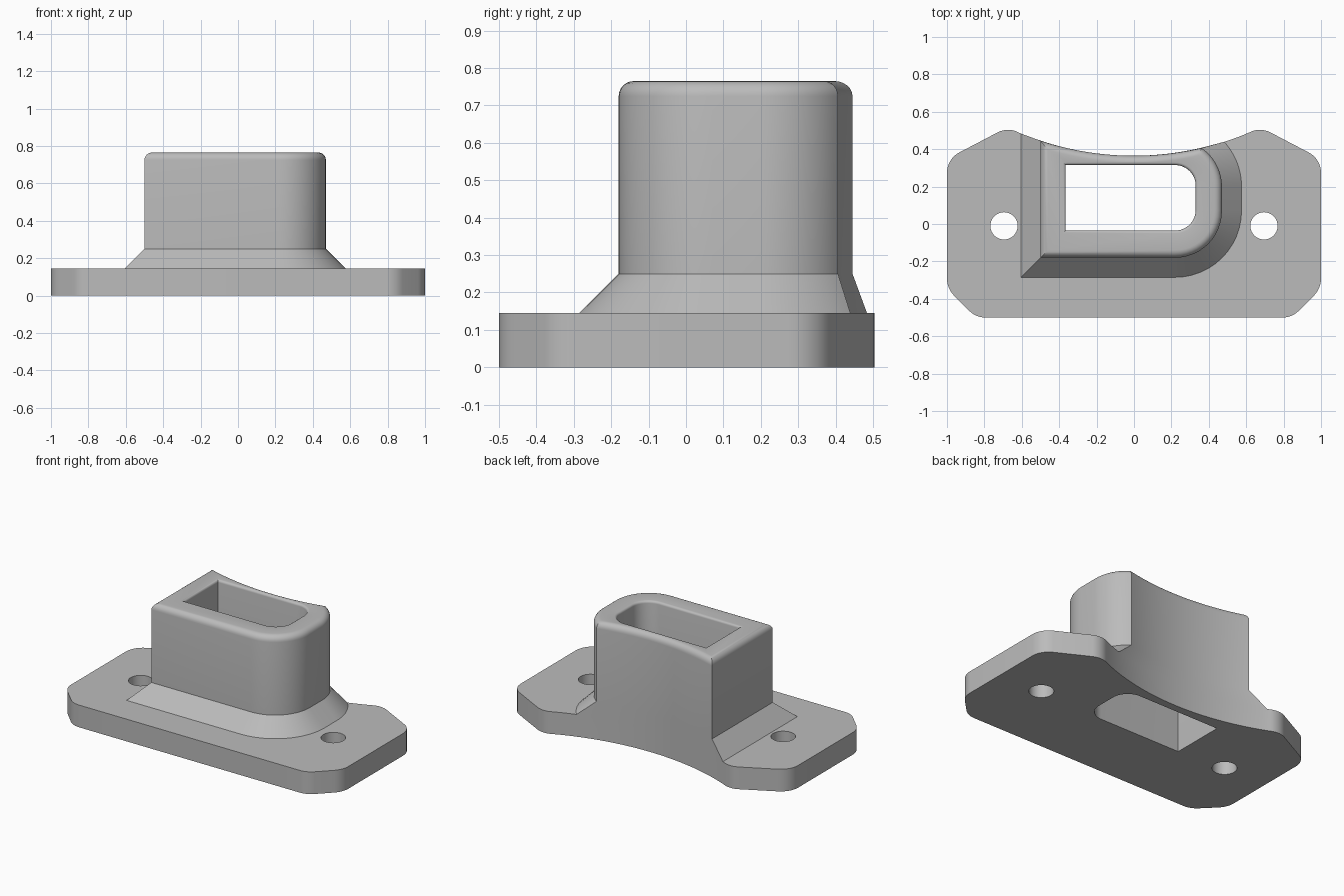
import bpy, bmesh, math
from mathutils import Vector

if "Cube" in bpy.data.objects:
    bpy.data.objects.remove(bpy.data.objects["Cube"])

R, CY = 1.6, 1.965            # concave cylinder behind the part
BASE_H, SKIRT_H, TOP = 0.145, 0.25, 0.765
N, NB = 12, 32                # steps per rounded corner, steps along the back


def arc(cx, cy, r, a0, a1, n):
    return [(cx + r * math.cos(a0 + (a1 - a0) * i / n),
             cy + r * math.sin(a0 + (a1 - a0) * i / n)) for i in range(n + 1)]


def back_y(x, b=0.0):
    return CY - math.sqrt((R + b) ** 2 - x * x)


def tower_ring(o, b=0.0):
    """Tower outline grown by o, with the back pulled in by b."""
    r, lo, hi = 0.25 + o, 0.0, math.pi / 2
    for _ in range(40):
        m = (lo + hi) / 2
        d = math.hypot(0.22 + r * math.cos(m), 0.2 + r * math.sin(m) - CY)
        lo, hi = (m, hi) if d > R + b else (lo, m)
    pts = [(-0.5 - o, -0.18 - o)]
    pts += arc(0.22, 0.07, r, -math.pi / 2, 0, N) + arc(0.22, 0.2, r, 0, lo, N)
    xr, xl = pts[-1][0], -0.5 - o
    for i in range(1, NB + 1):
        x = xr + (xl - xr) * i / NB
        pts.append((x, back_y(x, b)))
    return pts


def slot_ring(o):
    """Slot outline with the same point count as the tower outline."""
    r = 0.11 + o
    pts = [(-0.365 - o, -0.035 - o)]
    pts += arc(0.22, 0.075, r, -math.pi / 2, 0, N)
    pts += arc(0.22, 0.205, r, 0, math.pi / 2, N)
    xr, xl = pts[-1][0], -0.365 - o
    return pts + [(xr + (xl - xr) * i / NB, 0.315 + o) for i in range(1, NB + 1)]


def rounded(prev, corner, nxt, t, n=8):
    """Points of a circular fillet with tangent length t."""
    p, c, q = Vector(prev), Vector(corner), Vector(nxt)
    u, v = (p - c).normalized(), (q - c).normalized()
    half = u.angle(v) / 2
    r = t * math.tan(half)
    mid = c + (u + v).normalized() * (t / math.cos(half))
    s, e = c + u * t - mid, c + v * t - mid
    a = math.atan2(s.x * e.y - s.y * e.x, s.dot(e))
    a0 = math.atan2(s.y, s.x)
    return arc(mid.x, mid.y, r, a0, a0 + a, n)


bm = bmesh.new()


def add(pts, z):
    return [bm.verts.new((x, y, z)) for x, y in pts]


def bridge(a, b):
    for i in range(len(a)):
        j = (i + 1) % len(a)
        bm.faces.new((a[i], a[j], b[j], b[i]))


def fill(loops):
    edges = []
    for l in loops:
        for i in range(len(l)):
            pair = (l[i], l[(i + 1) % len(l)])
            edges.append(bm.edges.get(pair) or bm.edges.new(pair))
    bmesh.ops.triangle_fill(bm, use_beauty=True, edges=list(set(edges)))


# Tower: skirt, walls, rounded rim, then down through the slot
rings = [(tower_ring(0.105), BASE_H), (tower_ring(0), SKIRT_H)]
for i in range(7):
    a = math.pi / 2 * i / 6
    k = 1 - math.cos(a)
    rings.append((tower_ring(-0.04 * k, 0.034 * k), TOP - 0.04 + 0.04 * math.sin(a)))
for i in range(5):
    a = math.pi / 2 * i / 4
    rings.append((slot_ring(0.015 * (1 - math.sin(a))), TOP - 0.015 * (1 - math.cos(a))))
rings.append((slot_ring(0), 0))
loops = [add(p, z) for p, z in rings]
for a, b in zip(loops, loops[1:]):
    bridge(a, b)
skirt, slot_bottom = loops[0], loops[-1]

# Base plate outline: right half, mirrored for the left
corners = [(0, -0.5), (0.845, -0.5), (1, -0.345), (1, 0.348), (0.675, 0.518), (0.61, back_y(0.61))]
right = []
for i, t in zip(range(1, 5), (0.05, 0.055, 0.075, 0.06)):
    right += rounded(corners[i - 1], corners[i], corners[i + 1], t)
left = [(-x, y) for x, y in reversed(right)]
side_r = right + [(0.57, back_y(0.57)), (0.53, back_y(0.53))]
top_r, top_l = add(side_r, BASE_H), add(left, BASE_H)
i0 = 2 * (N + 1)              # skirt point where the back curve starts
back = skirt[i0:]
outer_top = top_r + back + top_l
outer_bot = add([(v.co.x, v.co.y) for v in outer_top], 0)
bridge(outer_bot, outer_top)

# Screw holes
holes_top, holes_bot = [], []
for x in (-0.695, 0.695):
    ring = arc(x, -0.01, 0.073, 0, 2 * math.pi, 32)[:-1]
    t, b = add(ring, BASE_H), add(ring, 0)
    bridge(t, b)
    holes_top.append(t)
    holes_bot.append(b)

# Plate top wraps around the skirt; underside has all three openings
fill([top_r + [back[0]] + skirt[:i0][::-1] + [back[-1]] + top_l] + holes_top)
fill([outer_bot, slot_bottom] + holes_bot)
bmesh.ops.remove_doubles(bm, verts=bm.verts, dist=1e-5)
bmesh.ops.recalc_face_normals(bm, faces=bm.faces)

mesh = bpy.data.meshes.new("flanged_spout")
bm.to_mesh(mesh)
bm.free()
mat = bpy.data.materials.new("mid_grey")
mat.diffuse_color = (0.5, 0.5, 0.5, 1)
mat.use_nodes = True
mat.node_tree.nodes["Principled BSDF"].inputs["Base Color"].default_value = mat.diffuse_color
mesh.materials.append(mat)
obj = bpy.data.objects.new("flanged_spout", mesh)
bpy.context.collection.objects.link(obj)
bpy.context.view_layer.objects.active = obj
obj.select_set(True)
bpy.ops.object.shade_smooth_by_angle(angle=math.radians(30))
